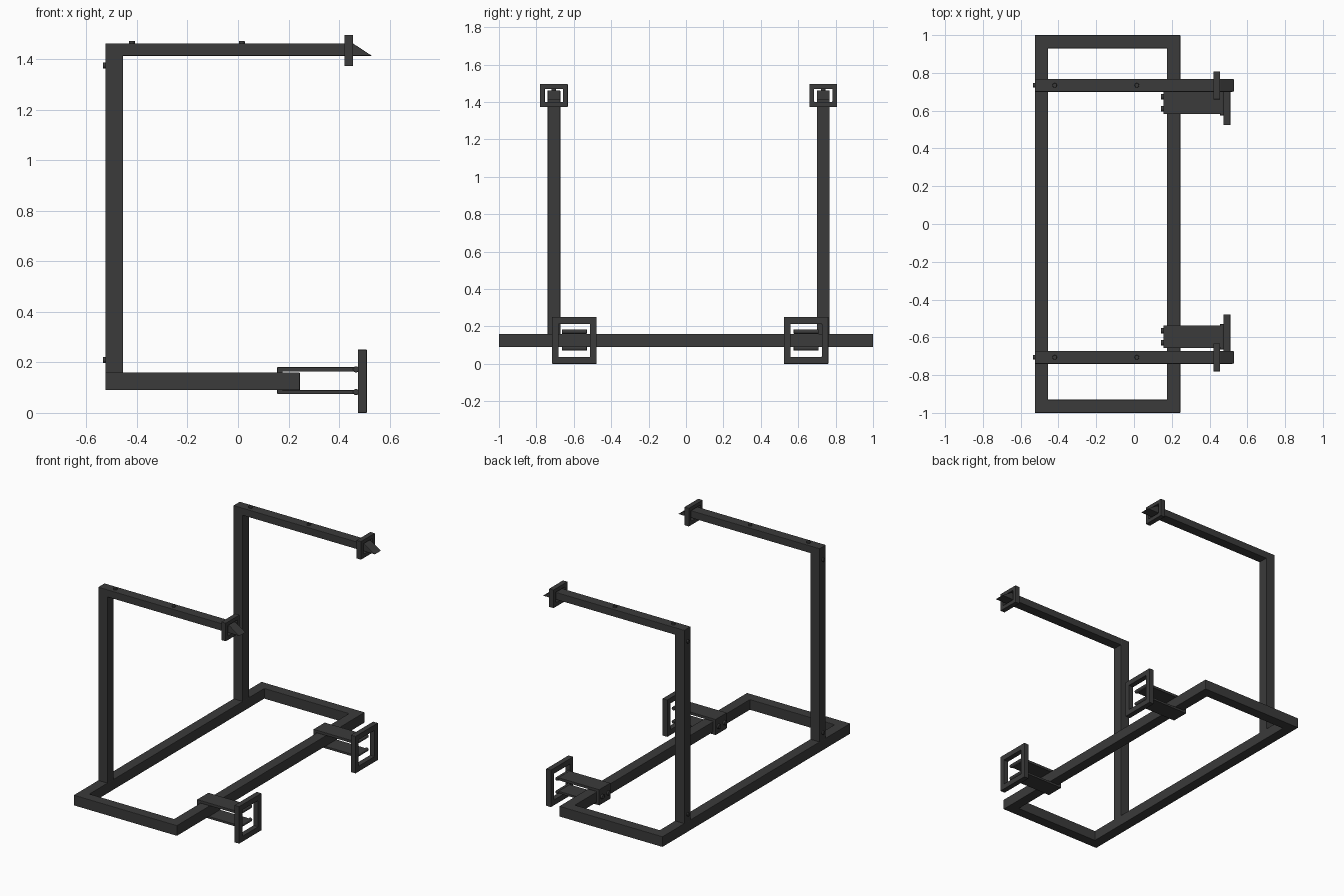
import bpy
import bmesh
from math import pi
from mathutils import Matrix, Vector

cube = bpy.data.objects.get("Cube")
if cube:
    bpy.data.objects.remove(cube, do_unlink=True)

steel = bpy.data.materials.new("dark grey steel")
steel.use_nodes = True
colour = (0.043, 0.043, 0.043, 1)
steel.diffuse_color = colour
steel.node_tree.nodes["Principled BSDF"].inputs["Base Color"].default_value = colour


def finish(name, bm, bevel=0.0, smooth=False):
    bmesh.ops.recalc_face_normals(bm, faces=bm.faces)
    mesh = bpy.data.meshes.new(name)
    bm.to_mesh(mesh)
    bm.free()
    mesh.materials.append(steel)
    if smooth:
        mesh.shade_smooth()
        mesh.set_sharp_from_angle(angle=pi / 5)
    obj = bpy.data.objects.new(name, mesh)
    bpy.context.collection.objects.link(obj)
    if bevel:
        mod = obj.modifiers.new("soft edges", "BEVEL")
        mod.width = bevel
        mod.segments = 2
    return obj


def box(name, x, y, z, bevel=0.003):
    bm = bmesh.new()
    size = [b - a for a, b in (x, y, z)]
    centre = [(a + b) / 2 for a, b in (x, y, z)]
    bmesh.ops.create_cube(bm, size=1, matrix=Matrix.Translation(centre) @ Matrix.Diagonal((*size, 1)))
    return finish(name, bm, bevel)


def prism(name, points, direction, bevel=0.003):
    bm = bmesh.new()
    face = bm.faces.new([bm.verts.new(p) for p in points])
    ext = bmesh.ops.extrude_face_region(bm, geom=[face])
    moved = [v for v in ext["geom"] if isinstance(v, bmesh.types.BMVert)]
    bmesh.ops.translate(bm, verts=moved, vec=direction)
    return finish(name, bm, bevel)


def frame(name, outer, inner, axis, low, high, bevel=0.002):
    """Rectangular ring; outer and inner are (u0, u1, v0, v1), extruded along axis."""
    bm = bmesh.new()

    def loop(r, w):
        pts = [(r[0], r[2]), (r[1], r[2]), (r[1], r[3]), (r[0], r[3])]
        return [bm.verts.new((w, u, v) if axis == "X" else (u, v, w)) for u, v in pts]

    loops = [loop(outer, low), loop(outer, high), loop(inner, high), loop(inner, low)]
    for k in range(4):
        a, b = loops[k], loops[(k + 1) % 4]
        for i in range(4):
            j = (i + 1) % 4
            bm.faces.new((a[i], a[j], b[j], b[i]))
    return finish(name, bm, bevel)


def rod(name, centre, radius, length, axis, bevel=0.0):
    bm = bmesh.new()
    turn = Vector((0, 0, 1)).rotation_difference(Vector(axis)).to_matrix().to_4x4()
    bmesh.ops.create_cone(bm, cap_ends=True, segments=16, radius1=radius, radius2=radius,
                          depth=length, matrix=Matrix.Translation(centre) @ turn)
    return finish(name, bm, bevel, True)


# Base frame of square tube
frame("base_frame", (-0.525, 0.245, -1, 1), (-0.455, 0.175, -0.93, 0.93), "Z", 0.09, 0.16, 0.003)

for side, y, by in (("front", -0.706, -0.597), ("back", 0.734, 0.642)):
    h = 0.034
    # Upright post and arm with a wedge tip
    box(side + "_post", (-0.525, -0.455), (y - h, y + h), (0.155, 1.462))
    profile = [(-0.46, 1.413), (0.53, 1.413), (0.455, 1.462), (-0.46, 1.462)]
    prism(side + "_arm", [(px, y - h, pz) for px, pz in profile], (0, 2 * h, 0))
    # Square collar around the arm
    frame(side + "_arm_collar", (y - 0.074, y + 0.074, 1.373, 1.496),
          (y - 0.049, y + 0.049, 1.401, 1.47), "X", 0.421, 0.455)
    # Bolt heads on post and arm
    for z in (0.21, 1.375):
        rod(side + "_post_bolt", (-0.527, y, z), 0.012, 0.016, (1, 0, 0), 0.002)
    for x in (-0.42, 0.015):
        rod(side + "_arm_bolt", (x, y, 1.464), 0.012, 0.016, (0, 0, 1), 0.002)

    # Clamp bracket around the base rail
    for level, z0, z1 in (("lower", 0.075, 0.09), ("upper", 0.163, 0.181)):
        box(f"{side}_{level}_bracket_plate", (0.155, 0.476), (by - 0.06, by + 0.06), (z0, z1), 0.002)
        rod(f"{side}_{level}_weld", (0.467, by, (z0 + z1) / 2), 0.012, 0.134, (0, 1, 0), 0.003)
    box(side + "_bracket_back", (0.155, 0.176), (by - 0.06, by + 0.06), (0.076, 0.18), 0.002)
    for dy in (-0.032, 0.032):
        rod(side + "_bracket_bolt", (0.152, by + dy, 0.125), 0.015, 0.018, (1, 0, 0), 0.002)
    # Square end ring on the bracket
    frame(side + "_end_ring", (by - 0.119, by + 0.119, 0, 0.25),
          (by - 0.084, by + 0.084, 0.037, 0.213), "X", 0.474, 0.51)
